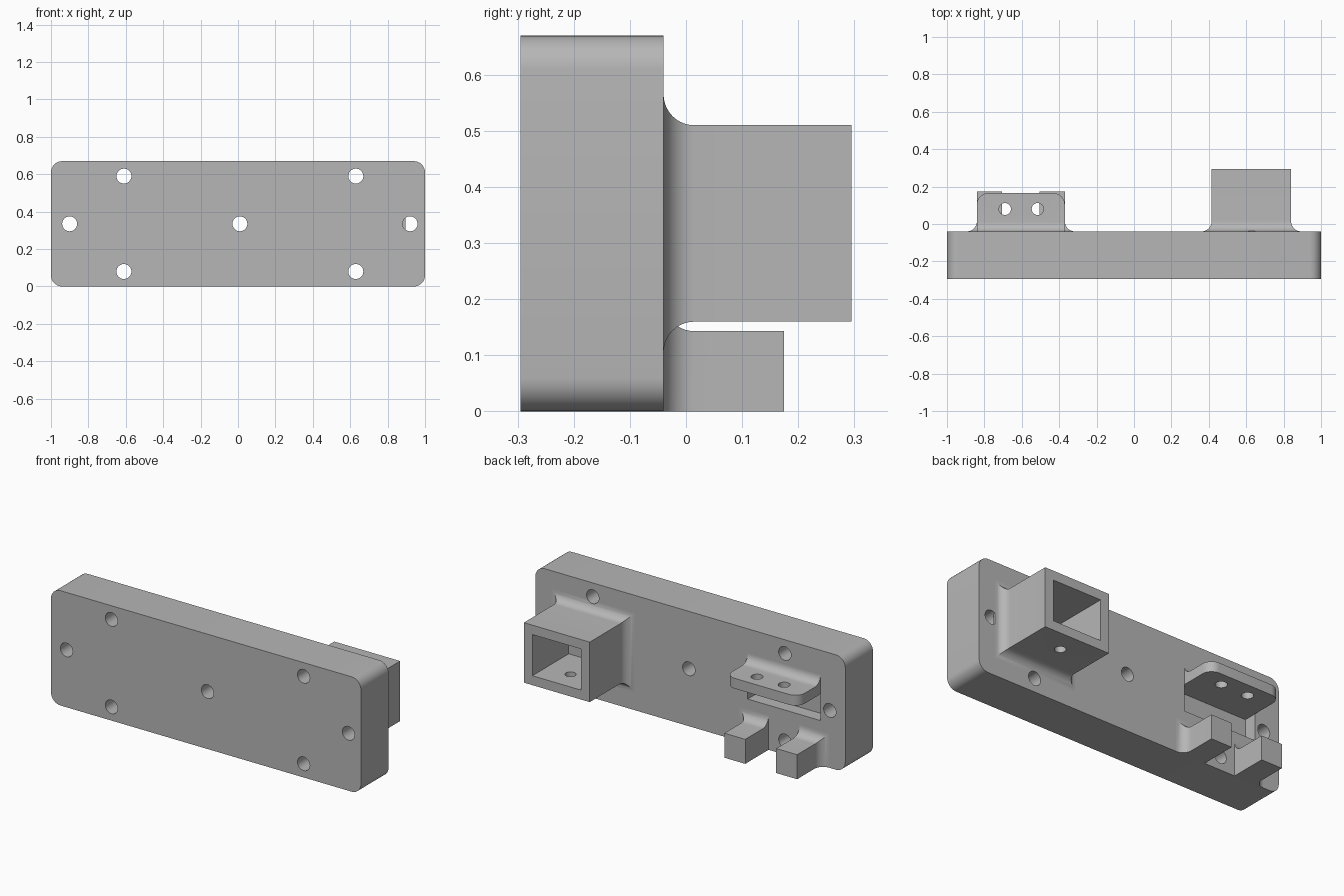
import bpy, bmesh, math
from mathutils import Matrix

cube = bpy.data.objects.get("Cube")
if cube:
    bpy.data.objects.remove(cube, do_unlink=True)

BACK = -0.04      # rear face of the plate
FILLET = 0.055

grey = bpy.data.materials.new("plain_grey")
grey.use_nodes = True
grey.diffuse_color = (0.47, 0.47, 0.47, 1)
grey.node_tree.nodes["Principled BSDF"].inputs["Base Color"].default_value = grey.diffuse_color


def make(name, bm):
    bmesh.ops.recalc_face_normals(bm, faces=bm.faces)
    mesh = bpy.data.meshes.new(name)
    bm.to_mesh(mesh)
    bm.free()
    mesh.materials.append(grey)
    obj = bpy.data.objects.new(name, mesh)
    bpy.context.collection.objects.link(obj)
    return obj


def loft(name, rings):
    """Skin a solid through rings of equal point count."""
    bm = bmesh.new()
    loops = [[bm.verts.new(p) for p in ring] for ring in rings]
    n = len(loops[0])
    for a, b in zip(loops, loops[1:]):
        for i in range(n):
            j = (i + 1) % n
            bm.faces.new((a[i], a[j], b[j], b[i]))
    bm.faces.new(loops[0])
    bm.faces.new(loops[-1])
    return make(name, bm)


def box(name, x0, x1, y0, y1, z0, z1):
    return loft(name, [[(x0, y, z0), (x1, y, z0), (x1, y, z1), (x0, y, z1)] for y in (y0, y1)])


def drill(x, y, z, r, depth, axis):
    bm = bmesh.new()
    bmesh.ops.create_cone(bm, cap_ends=True, segments=32, radius1=r, radius2=r, depth=depth)
    if axis == "Y":
        bm.transform(Matrix.Rotation(math.pi / 2, 4, "X"))
    bm.transform(Matrix.Translation((x, y, z)))
    return make("cutter", bm)


def boss(name, x0, x1, z0, z1, depth, left=1, right=1, up=1, down=1):
    """Rectangular boss flaring into the plate with a concave fillet on chosen sides."""
    steps = [(BACK - 0.01, FILLET)]
    for i in range(11):
        t = math.pi / 2 * i / 10
        steps.append((BACK + FILLET * (1 - math.cos(t)), FILLET * (1 - math.sin(t))))
    steps.append((depth, 0))
    rings = []
    for y, e in steps:
        a, b = x0 - e * right, x1 + e * left
        c, d = z0 - e * down, z1 + e * up
        rings.append([(a, y, c), (b, y, c), (b, y, d), (a, y, d)])
    return loft(name, rings)


def cut(obj, cutters):
    bpy.context.view_layer.objects.active = obj
    for c in cutters:
        mod = obj.modifiers.new("cut", "BOOLEAN")
        mod.operation = "DIFFERENCE"
        mod.solver = "EXACT"
        mod.object = c
        bpy.ops.object.modifier_apply(modifier=mod.name)
        bpy.data.objects.remove(c, do_unlink=True)


def smooth(obj):
    bpy.ops.object.select_all(action="DESELECT")
    obj.select_set(True)
    bpy.context.view_layer.objects.active = obj
    bpy.ops.object.shade_smooth_by_angle(angle=math.radians(30))


def screw(x, z):
    return drill(x, 0, z, 0.04, 1.0, "Y")


def round_edges(obj, test, radius):
    bm = bmesh.new()
    bm.from_mesh(obj.data)
    edges = [e for e in bm.edges if test(*[v.co for v in e.verts])]
    bmesh.ops.bevel(bm, geom=edges, offset=radius, segments=8, profile=0.5, affect="EDGES")
    bm.to_mesh(obj.data)
    bm.free()


# Main plate with rounded corners, screw holes and a shallow slot
plate = box("base_plate", -1, 1, -0.295, BACK, 0, 0.67)
round_edges(plate, lambda a, b: abs(a.y - b.y) > 0.1, 0.06)
cutters = [screw(x, z) for x in (-0.61, 0.63) for z in (0.08, 0.59)]
cutters += [screw(x, 0.335) for x in (-0.9, 0.01, 0.92)]
cutters.append(box("cutter", -0.84, -0.37, -0.115, 0.1, 0.26, 0.415))
cut(plate, cutters)

# Square socket, open at the rear, with a pin hole in its floor
socket = boss("square_socket", 0.415, 0.84, 0.16, 0.51, 0.295)
cut(socket, [box("cutter", 0.47, 0.785, BACK, 0.5, 0.215, 0.455),
             drill(0.63, 0.165, 0.16, 0.03, 0.2, "Z"),
             screw(0.63, 0.08), screw(0.63, 0.59)])

# Two lower lugs, filleted on the top and outer sides
lug_left = boss("lug_left", -0.505, -0.37, 0, 0.143, 0.175, right=0, down=0)
lug_right = boss("lug_right", -0.84, -0.705, 0, 0.143, 0.175, left=0, down=0)

# Shelf above the lugs: filleted profile, rounded rear corners, two holes
SHELF_LOW, SHELF_TOP, SHELF_END = 0.415, 0.475, 0.165
profile = [(BACK - 0.01, SHELF_LOW), (SHELF_END, SHELF_LOW), (SHELF_END, SHELF_TOP)]
for i in range(11):
    t = math.pi / 2 * i / 10
    profile.append((BACK + 0.05 * (1 - math.sin(t)), SHELF_TOP + 0.05 * (1 - math.cos(t))))
profile.append((BACK - 0.01, SHELF_TOP + 0.05))
shelf = loft("shelf", [[(x, y, z) for y, z in profile] for x in (-0.84, -0.37)])
round_edges(shelf, lambda a, b: min(a.y, b.y) > 0.16 and abs(a.z - b.z) > 0.01, 0.06)
cut(shelf, [drill(x, 0.08, 0.445, 0.032, 0.3, "Z") for x in (-0.69, -0.515)])

for part in (plate, socket, lug_left, lug_right, shelf):
    smooth(part)
